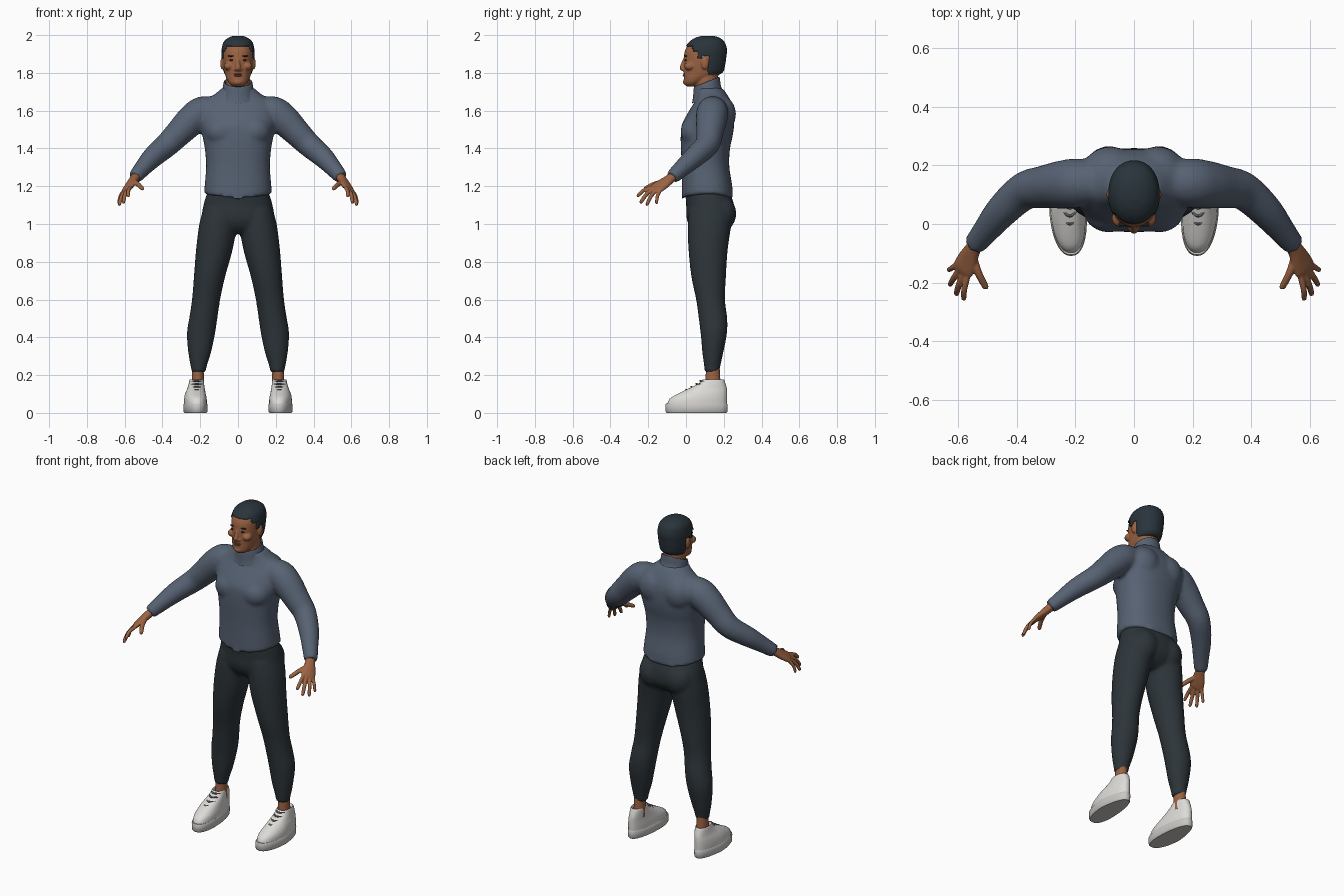
import bpy, bmesh
from math import sin, cos, pi, copysign
from mathutils import Vector, Matrix

if "Cube" in bpy.data.objects:
    bpy.data.objects.remove(bpy.data.objects["Cube"])


def material(name, r, g, b):
    m = bpy.data.materials.new(name)
    m.use_nodes = True
    m.diffuse_color = (r, g, b, 1)
    bsdf = m.node_tree.nodes["Principled BSDF"]
    bsdf.inputs["Base Color"].default_value = (r, g, b, 1)
    bsdf.inputs["Roughness"].default_value = 0.8
    return m


SKIN = material("brown_skin", .33, .125, .055)
LIPS = material("lip_brown", .22, .075, .04)
DARK = material("eye_and_brow_black", .02, .014, .012)
HAIR = material("dark_hair", .022, .034, .043)
WOOL = material("slate_blue_wool", .095, .122, .17)
CLOTH = material("charcoal_cloth", .026, .035, .042)
LEATHER = material("white_leather", .72, .71, .68)
RUBBER = material("pale_grey_rubber", .58, .57, .55)
LACE = material("grey_lace", .13, .13, .13)


def refine(rows, steps):
    """Spline through rows of numbers."""
    out = []
    for i in range(len(rows) - 1):
        p = [rows[max(0, min(len(rows) - 1, i + k))] for k in (-1, 0, 1, 2)]
        for s in range(steps):
            t = s / steps
            out.append([.5 * (2 * b + (c - a) * t + (2 * a - 5 * b + 4 * c - d) * t * t
                              + (3 * b - a - 3 * c + d) * t ** 3) for a, b, c, d in zip(*p)])
    return out + [list(rows[-1])]


def tube(bm, rows, side=(1, 0, 0), flat=False, n=24, steps=4, power=2):
    """Loft ellipses; each row is x, y, z, radius along side, other radius."""
    rows = refine(rows, steps)
    rings = []
    for i, (x, y, z, ra, rb) in enumerate(rows):
        c = Vector((x, y, z))
        u, w = Vector((1, 0, 0)), Vector((0, 1, 0))
        if not flat:
            t = Vector(rows[min(i + 1, len(rows) - 1)][:3]) - Vector(rows[max(i - 1, 0)][:3])
            t.normalize()
            u = Vector(side)
            u = (u - t * u.dot(t)).normalized()
            w = t.cross(u)
        ring = []
        for k in range(n):
            ca, sa = cos(2 * pi * k / n), sin(2 * pi * k / n)
            ring.append(bm.verts.new(c + u * ra * copysign(abs(ca) ** (2 / power), ca)
                                     + w * rb * copysign(abs(sa) ** (2 / power), sa)))
        rings.append(ring)
    for a, b in zip(rings, rings[1:]):
        for k in range(n):
            bm.faces.new((a[k], a[(k + 1) % n], b[(k + 1) % n], b[k]))
    bm.faces.new(rings[0])
    bm.faces.new(rings[-1])


def ball(bm, centre, radii):
    bmesh.ops.create_uvsphere(bm, u_segments=20, v_segments=12, radius=1,
                              matrix=Matrix.Translation(centre) @ Matrix.Diagonal((*radii, 1)))


def column(rows):
    """Rows of y, z, rx, ry on the centre plane."""
    return [(0, y, z, rx, ry) for y, z, rx, ry in rows]


def flip(rows, s):
    return [(r[0] * s, *r[1:]) for r in rows]


def finish(bm, name, mat, voxel=0, relax=3):
    bmesh.ops.recalc_face_normals(bm, faces=bm.faces[:])
    me = bpy.data.meshes.new(name)
    bm.to_mesh(me)
    bm.free()
    me.materials.append(mat)
    me.shade_smooth()
    me.set_sharp_from_angle(angle=.8)
    ob = bpy.data.objects.new(name, me)
    bpy.context.scene.collection.objects.link(ob)
    if voxel:
        rm = ob.modifiers.new("Blend", "REMESH")
        rm.mode, rm.voxel_size, rm.use_smooth_shade = "VOXEL", voxel, True
        sm = ob.modifiers.new("Relax", "SMOOTH")
        sm.factor, sm.iterations = .5, relax
    return ob


SIDES = (("left", 1), ("right", -1))

# Sweater: trunk, chest, shoulder blades and sleeves blended together
bm = bmesh.new()
tube(bm, column([(.115, 1.16, .18, .138), (.11, 1.22, .175, .132), (.103, 1.31, .169, .126),
                 (.103, 1.4, .176, .13), (.11, 1.47, .189, .138), (.117, 1.53, .2, .138),
                 (.135, 1.6, .2, .118), (.142, 1.65, .175, .095), (.135, 1.69, .12, .08),
                 (.122, 1.72, .085, .07)]), flat=True, n=40, power=2.3)
for v in bm.verts:
    if v.co.z < 1.19:
        v.co.z -= .035 * (1 - abs(v.co.x) / .18)
for _, s in SIDES:
    ball(bm, (.085 * s, .05, 1.49), (.09, .08, .08))
    ball(bm, (.08 * s, .185, 1.58), (.095, .08, .1))
    tube(bm, flip([(.08, .14, 1.61, .06, .06), (.18, .14, 1.595, .083, .083),
                   (.24, .135, 1.555, .083, .083), (.31, .126, 1.485, .073, .073),
                   (.375, .112, 1.42, .065, .065), (.45, .045, 1.355, .057, .057),
                   (.505, -.022, 1.295, .046, .046), (.546, -.073, 1.247, .038, .038)], s),
         side=(0, 1, 0))
finish(bm, "sweater", WOOL, .011, 5)

# Rolled collar, higher at the nape
bm = bmesh.new()
tube(bm, column([(.115, 1.67, .1, .083), (.111, 1.70, .085, .074), (.11, 1.745, .077, .069),
                 (.11, 1.752, .072, .065), (.11, 1.735, .066, .06)]), flat=True, n=40)
for v in bm.verts:
    v.co.z += (v.co.y - .11) * .4
finish(bm, "collar", WOOL)

# Trousers: hips, seat and legs blended together
bm = bmesh.new()
tube(bm, column([(.113, 1.17, .162, .118), (.128, 1.1, .183, .127), (.13, 1.03, .19, .127),
                 (.125, .98, .16, .1), (.12, .95, .08, .06)]), flat=True, n=40, power=2.2)
for _, s in SIDES:
    ball(bm, (.085 * s, .175, 1.055), (.09, .092, .1))
    tube(bm, flip([(.095, .13, 1.08, .09, .115), (.107, .124, .99, .1, .115),
                   (.126, .117, .86, .097, .104), (.151, .12, .72, .083, .092),
                   (.169, .13, .6, .075, .077), (.184, .143, .5, .075, .076),
                   (.196, .147, .42, .075, .07), (.203, .142, .32, .061, .056),
                   (.208, .139, .25, .044, .044), (.208, .138, .215, .038, .039)], s), flat=True)
finish(bm, "trousers", CLOTH, .011, 5)

# Head with jaw, nose, ears and neck
HEAD = [(.03, 1.728, .025, .025), (.036, 1.745, .046, .046), (.06, 1.77, .061, .072),
        (.088, 1.80, .071, .1), (.095, 1.84, .078, .106), (.098, 1.88, .081, .109),
        (.103, 1.92, .081, .108), (.11, 1.96, .071, .089), (.113, 1.983, .047, .06),
        (.115, 1.994, .018, .025)]
bm = bmesh.new()
tube(bm, column(HEAD), flat=True, n=40, power=2.15)
tube(bm, column([(.115, 1.66, .064, .06), (.108, 1.74, .063, .063), (.105, 1.82, .062, .066)]),
     flat=True)
tube(bm, column([(.0, 1.885, .009, .01), (-.012, 1.855, .01, .012), (-.02, 1.825, .015, .013),
                 (-.01, 1.81, .012, .01)]), flat=True)
ball(bm, (0, -.022, 1.823), (.011, .012, .01))
ball(bm, (0, -.002, 1.752), (.024, .014, .016))
for _, s in SIDES:
    ball(bm, (.013 * s, -.013, 1.818), (.009, .01, .008))
    ball(bm, (.083 * s, .1, 1.85), (.011, .02, .032))
    ball(bm, (.05 * s, .02, 1.835), (.026, .03, .022))
finish(bm, "head", SKIN, .0045, 3)

# Eyes, brows and lips
for side, s in SIDES:
    for label, centre, radii in (("eye", (.032 * s, -.001, 1.867), (.014, .006, .005)),
                                 ("brow", (.034 * s, 0, 1.889), (.02, .008, .004))):
        bm = bmesh.new()
        ball(bm, centre, radii)
        finish(bm, f"{side}_{label}", DARK)
bm = bmesh.new()
ball(bm, (0, -.008, 1.793), (.025, .009, .004))
ball(bm, (0, -.008, 1.785), (.021, .01, .005))
finish(bm, "lips", LIPS)


# Short hair: a shell over the scalp, trimmed along a hairline
def hairline(y):
    for limit, z in ((.035, 1.942), (.06, 1.915), (.085, 1.872), (.118, 1.89)):
        if y < limit:
            return z
    return 1.788


bm = bmesh.new()
tube(bm, column([(y, z + .002, a + .006, b + .006) for y, z, a, b in HEAD[2:]]),
     flat=True, n=64, steps=6, power=2.15)
trim = []
for f in bm.faces:
    c = f.calc_center_median()
    if c.z < hairline(c.y):
        trim.append(f)
bmesh.ops.delete(bm, geom=trim, context="FACES")
hair = finish(bm, "hair", HAIR)
shell = hair.modifiers.new("Thickness", "SOLIDIFY")
shell.thickness, shell.offset = .01, -1

# Hands: palm, four fingers and thumb
DIGITS = (((.569, -.18, 1.195), (.582, -.26, 1.147), .0105),
          ((.58, -.166, 1.19), (.608, -.243, 1.112), .011),
          ((.592, -.15, 1.184), (.63, -.21, 1.1), .0105),
          ((.602, -.135, 1.179), (.634, -.158, 1.108), .0095),
          ((.552, -.1, 1.225), (.504, -.222, 1.186), .013))
for side, s in SIDES:
    bm = bmesh.new()
    tube(bm, flip([(.52, -.042, 1.275, .026, .024), (.548, -.083, 1.24, .028, .023),
                   (.567, -.12, 1.213, .038, .02), (.582, -.152, 1.192, .042, .016),
                   (.588, -.166, 1.183, .036, .01)], s), side=(-.58 * s, -.77, .26))
    for base, tip, r in DIGITS:
        a, b = Vector(base), Vector(tip)
        mid = a.lerp(b, .5) + Vector((.004, -.004, .007))
        end = a.lerp(b, .93)
        tube(bm, flip([(*a, r, r), (*mid, r, r), (*end, r * .85, r * .85), (*b, r * .4, r * .4)], s),
             side=(0, 0, 1), n=12)
    finish(bm, f"{side}_hand", SKIN, .004, 2)


# Shoes: slices along the height, narrowed at the heel and turned at the toe
def shape_foot(bm, s):
    for v in bm.verts:
        x = v.co.x * s - .222
        if v.co.y > .05:
            x *= 1 - .2 * (v.co.y - .05) / .17
        else:
            x += (v.co.y - .05) * .07
        v.co.x = (x + .222) * s


for side, s in SIDES:
    bm = bmesh.new()
    tube(bm, [(.213 * s, .143, .12, .034, .042), (.212 * s, .142, .24, .03, .036)], flat=True)
    finish(bm, f"{side}_ankle", SKIN)

    bm = bmesh.new()
    tube(bm, flip([(.226, .056, 0, .058, .158), (.226, .056, .007, .063, .164),
                   (.226, .056, .043, .064, .165), (.226, .056, .05, .06, .161)], s),
         flat=True, n=40, steps=1, power=2.3)
    shape_foot(bm, s)
    finish(bm, f"{side}_sole", RUBBER)

    bm = bmesh.new()
    tube(bm, flip([(.226, .058, .04, .06, .159), (.226, .066, .075, .06, .152),
                   (.225, .091, .105, .055, .127), (.222, .116, .13, .049, .1),
                   (.22, .138, .155, .045, .071), (.219, .144, .174, .042, .058),
                   (.219, .144, .177, .037, .052), (.218, .144, .16, .033, .045)], s),
         flat=True, n=40, steps=3, power=2.3)
    shape_foot(bm, s)
    finish(bm, f"{side}_shoe_upper", LEATHER)

    bm = bmesh.new()
    for y, z in ((.077, .166), (.056, .15), (.029, .134), (.002, .118)):
        tube(bm, flip([(.19, y + .022, z, .004, .004), (.219, y - .002, z + .003, .005, .005),
                       (.248, y + .022, z, .004, .004)], s), side=(0, 0, 1), n=8)
    finish(bm, f"{side}_laces", LACE)
